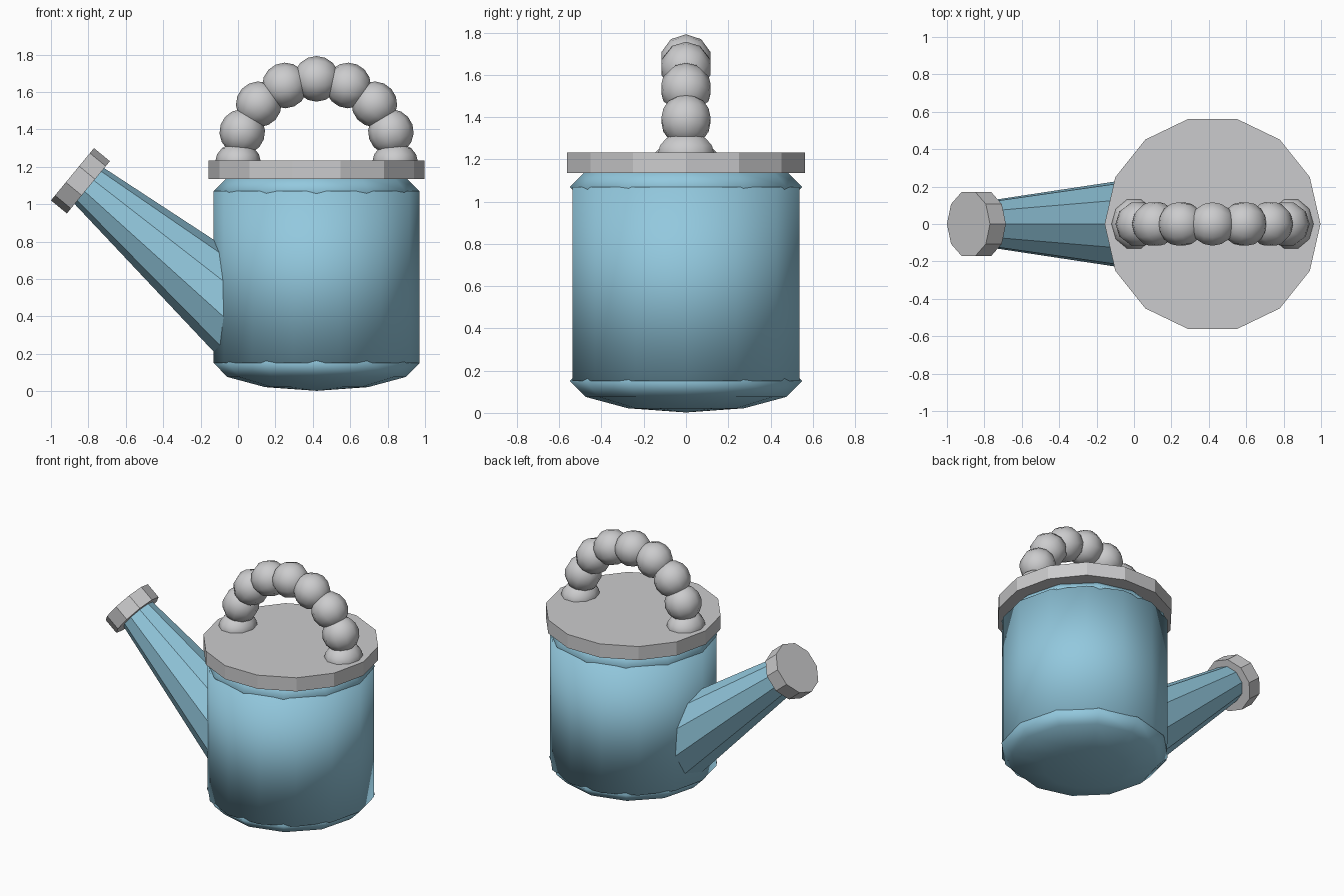
import bpy, bmesh, math
from mathutils import Matrix, Vector

default = bpy.data.objects.get("Cube")
if default:
    bpy.data.objects.remove(default, do_unlink=True)

CX = 0.42  # axis of the can


def material(name, rgb):
    m = bpy.data.materials.new(name)
    m.use_nodes = True
    m.diffuse_color = (*rgb, 1)
    bsdf = next(n for n in m.node_tree.nodes if n.type == 'BSDF_PRINCIPLED')
    bsdf.inputs["Base Color"].default_value = (*rgb, 1)
    return m


blue = material("sky blue", (0.29, 0.58, 0.73))
grey = material("light grey", (0.60, 0.60, 0.61))
QUARTER = Matrix.Rotation(math.pi / 2, 4, 'Z')  # puts a corner on the x axis


def finish(name, bm, mat, smooth):
    bmesh.ops.recalc_face_normals(bm, faces=bm.faces)
    for f in bm.faces:
        f.smooth = smooth
    mesh = bpy.data.meshes.new(name)
    bm.to_mesh(mesh)
    bm.free()
    mesh.materials.append(mat)
    ob = bpy.data.objects.new(name, mesh)
    bpy.context.collection.objects.link(ob)
    return ob


def tube(name, start, end, r1, r2, sides, mat, smooth=False):
    """Capped cone between two points of the xz plane."""
    a, b = Vector((start[0], 0, start[1])), Vector((end[0], 0, end[1]))
    d = b - a
    bm = bmesh.new()
    turn = Matrix.Rotation(math.atan2(d.x, d.z), 4, 'Y')
    bmesh.ops.create_cone(bm, cap_ends=True, segments=sides, radius1=r1,
                          radius2=r2, depth=d.length,
                          matrix=Matrix.Translation((a + b) / 2) @ turn @ QUARTER)
    return finish(name, bm, mat, smooth)


def ball(name, x, z, size, segments, rings, mat, tilt=0):
    """Smooth scaled sphere with its poles tilted about y."""
    bm = bmesh.new()
    place = (Matrix.Translation((x, 0, z)) @ Matrix.Rotation(tilt, 4, 'Y')
             @ Matrix.Diagonal((*size, 1)) @ QUARTER)
    bmesh.ops.create_uvsphere(bm, u_segments=segments, v_segments=rings,
                              radius=1, matrix=place)
    return finish(name, bm, mat, True)


# Can: straight wall with a flattened dome at each end
tube("can_wall", (CX, 0.15), (CX, 1.07), 0.55, 0.55, 14, blue, smooth=True)
ball("can_bottom", CX, 0.15, (0.55, 0.55, 0.148), 12, 6, blue)
ball("can_shoulder", CX, 1.07, (0.55, 0.55, 0.148), 12, 6, blue)

# Lid
tube("lid", (CX, 1.135), (CX, 1.233), 0.577, 0.577, 14, grey)

# Spout and its rose
tube("spout", (0.115, 0.335), (-0.81, 1.11), 0.265, 0.122, 10, blue)
tube("spout_rose", (-0.80, 1.09), (-0.885, 1.16), 0.181, 0.181, 10, grey)

# Handle: beads along an arch, with a squat bead at each foot
STEP = math.radians(23.7)
for i in range(-3, 4):
    t = i * STEP
    ball(f"handle_bead_{i + 4}", CX + 0.42 * math.sin(t), 1.25 + 0.42 * math.cos(t),
         (0.122, 0.122, 0.122), 10, 8, grey, tilt=t + math.pi / 2)
for side, name in ((-1, "right"), (1, "left")):
    ball(f"handle_foot_{name}", CX + side * 0.42, 1.225,
         (0.122, 0.14, 0.105), 10, 8, grey)
